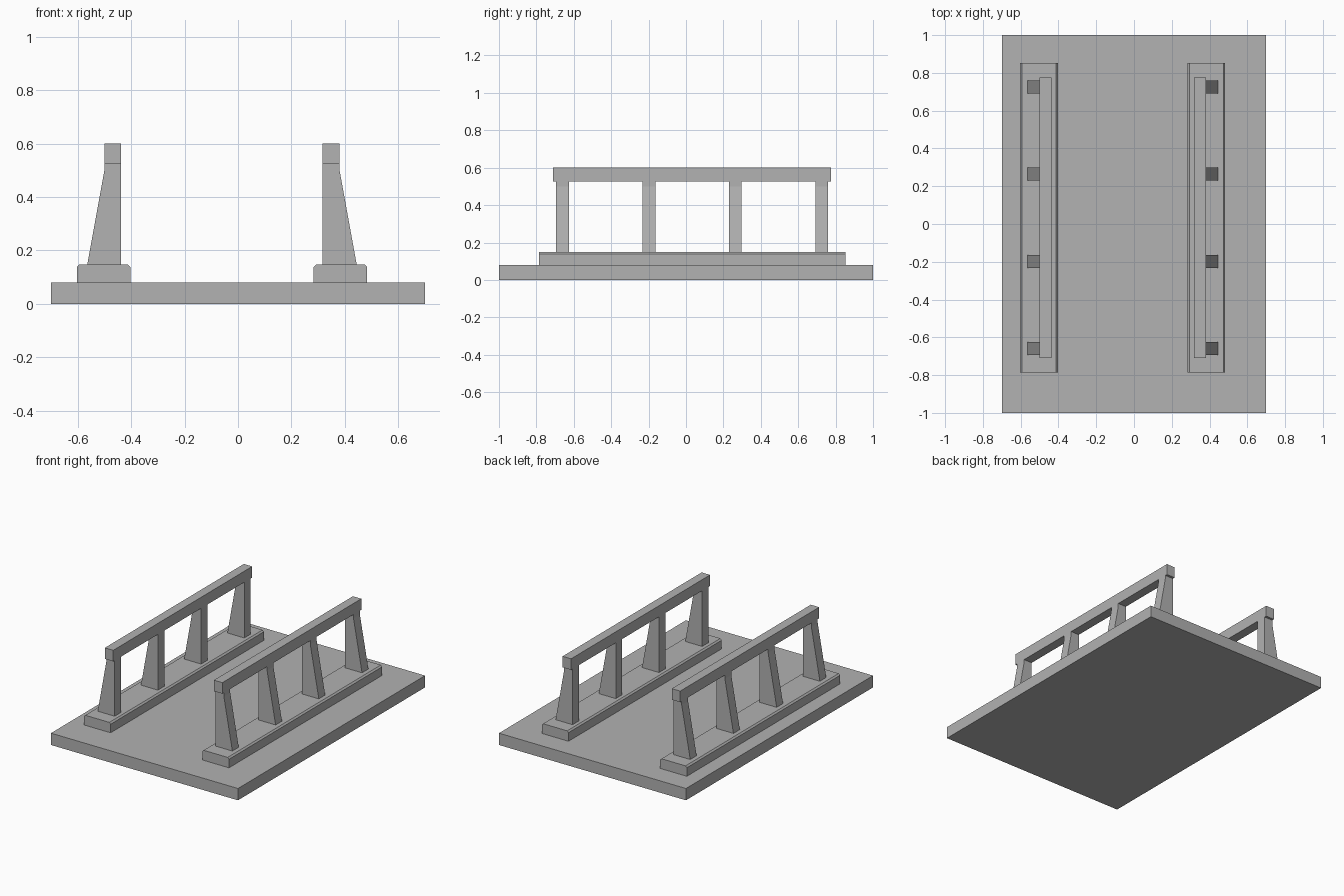
import bpy
import bmesh

cube = bpy.data.objects.get("Cube")
if cube:
    bpy.data.objects.remove(cube, do_unlink=True)

concrete = bpy.data.materials.new("grey concrete")
concrete.use_nodes = True
grey = (0.445, 0.445, 0.445, 1)
concrete.diffuse_color = grey
concrete.node_tree.nodes["Principled BSDF"].inputs["Base Color"].default_value = grey


def extrude_profile(name, profile, y0, y1):
    """Extrude an x-z outline along y."""
    bm = bmesh.new()
    face = bm.faces.new([bm.verts.new((x, y0, z)) for x, z in profile])
    result = bmesh.ops.extrude_face_region(bm, geom=[face])
    verts = [v for v in result["geom"] if isinstance(v, bmesh.types.BMVert)]
    bmesh.ops.translate(bm, verts=verts, vec=(0, y1 - y0, 0))
    bmesh.ops.recalc_face_normals(bm, faces=bm.faces)
    mesh = bpy.data.meshes.new(name)
    bm.to_mesh(mesh)
    bm.free()
    mesh.materials.append(concrete)
    obj = bpy.data.objects.new(name, mesh)
    bpy.context.collection.objects.link(obj)
    return obj


def rect(x0, x1, z0, z1):
    return [(x0, z0), (x1, z0), (x1, z1), (x0, z1)]


# Heights of the stacked parts
deck_top, curb_top, post_top, rail_top = 0.08, 0.148, 0.525, 0.60
# The railings sit symmetrically about this slightly offset point
centre_x, centre_y = -0.06, 0.033

# Deck slab
extrude_profile("deck_slab", rect(-0.70, 0.70, 0, deck_top), -1, 1)

# Outlines measured outward from the railing centre line
inner, outer, foot = 0.377, 0.44, 0.504
chamfer = 0.01
curb = [(0.343, deck_top), (0.543, deck_top),
        (0.543, curb_top - chamfer), (0.543 - chamfer, curb_top),
        (0.343 + chamfer, curb_top), (0.343, curb_top - chamfer)]
post = [(inner, curb_top), (foot, curb_top), (outer, 0.50),
        (outer, post_top), (inner, post_top)]
rail = rect(inner, outer, post_top, rail_top)

for side, sign in (("left", 1), ("right", -1)):
    def part(name, profile, y, half_length):
        outline = [(centre_x + sign * u, z) for u, z in profile]
        extrude_profile(f"{side}_{name}", outline, y - half_length, y + half_length)

    # Curb, handrail and evenly spaced tapered posts
    part("curb", curb, centre_y, 0.819)
    part("handrail", rail, centre_y, 0.743)
    for i in range(4):
        part(f"post_{i + 1}", post, centre_y + (i - 1.5) * 0.462, 0.034)
